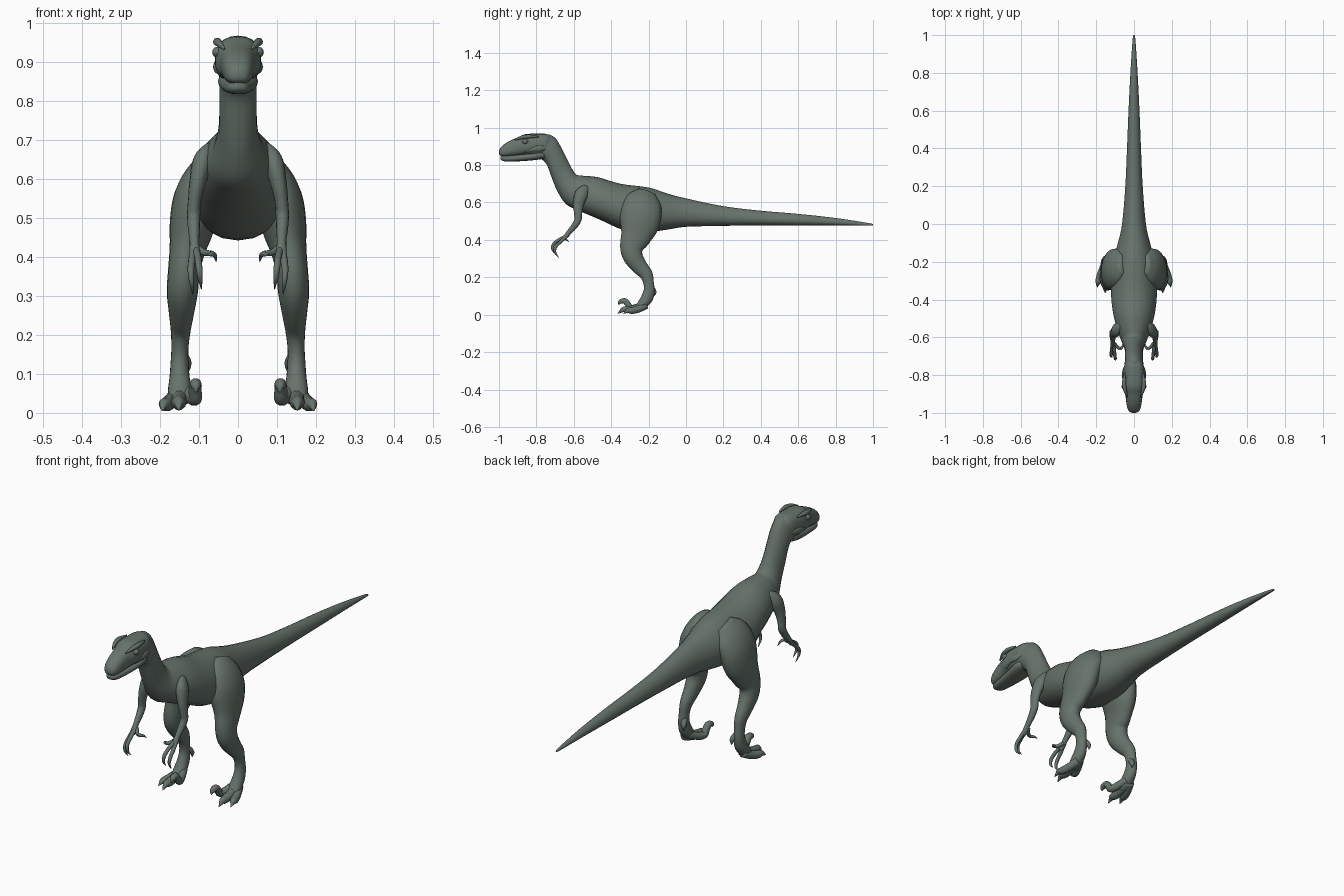
import bpy, bmesh, math
from mathutils import Vector

skin = bpy.data.materials.new("grey green skin")
skin.diffuse_color = (0.135, 0.172, 0.15, 1)
X = Vector((1, 0, 0))


def smooth_rows(rows, steps=4):
    """Catmull-Rom interpolation through rows of numbers."""
    out, n = [], len(rows)
    for i in range(n - 1):
        a, b, c, d = rows[max(i - 1, 0)], rows[i], rows[i + 1], rows[min(i + 2, n - 1)]
        for s in range(steps):
            t = s / steps
            out.append([0.5 * (2 * q + (r - p) * t + (2 * p - 5 * q + 4 * r - u) * t * t
                               + (3 * q - p - 3 * r + u) * t ** 3)
                        for p, q, r, u in zip(a, b, c, d)])
    return out + [list(rows[-1])]


def skin_rings(name, rings, mirror=False, sides=20, power=2.0, egg=0.0):
    """Loft through (centre, side vector, up vector) rings; egg narrows the top."""
    bm = bmesh.new()
    loops = []
    for c, side, up in rings:
        loop = []
        for k in range(sides):
            a = 2 * math.pi * k / sides
            ca, sa = math.cos(a), math.sin(a)
            u = math.copysign(abs(ca) ** (2 / power), ca) * (1 - egg * sa)
            v = math.copysign(abs(sa) ** (2 / power), sa)
            loop.append(bm.verts.new(c + side * u + up * v))
        loops.append(loop)
    for p, q in zip(loops, loops[1:]):
        for k in range(sides):
            m = (k + 1) % sides
            bm.faces.new((p[k], p[m], q[m], q[k]))
    bm.faces.new(loops[0][::-1])
    bm.faces.new(loops[-1])
    bmesh.ops.recalc_face_normals(bm, faces=bm.faces)
    for f in bm.faces:
        f.smooth = True
    me = bpy.data.meshes.new(name)
    bm.to_mesh(me)
    bm.free()
    me.materials.append(skin)
    ob = bpy.data.objects.new(name, me)
    bpy.context.collection.objects.link(ob)
    if mirror:
        ob.modifiers.new("both sides", 'MIRROR').use_clip = False
    return ob


def hull(name, rows, **kw):
    """Rows: top y, top z, bottom y, bottom z, half width."""
    rings = []
    for yt, zt, yb, zb, w in smooth_rows(rows):
        top, bot = Vector((0, yt, zt)), Vector((0, yb, zb))
        rings.append(((top + bot) / 2, X * w, (top - bot) / 2))
    return skin_rings(name, rings, **kw)


def limb(name, rows, sides=14):
    """Rows: x, y, z, half width, half depth; mirrored to both sides."""
    pts = smooth_rows(rows)
    cs = [Vector(p[:3]) for p in pts]
    rings = []
    for i, p in enumerate(pts):
        t = (cs[min(i + 1, len(cs) - 1)] - cs[max(i - 1, 0)]).normalized()
        side = (X - t * X.dot(t)).normalized()
        rings.append((cs[i], side * max(p[3], .0008), t.cross(side) * max(p[4], .0008)))
    return skin_rings(name, rings, mirror=True, sides=sides)


def digit(name, pts, radius):
    """Tapering digit with a thin pointed claw at its end."""
    n = len(pts) - 1
    rad = [radius * (1 - 0.25 * i / n) for i in range(n)] + [0.001]
    rad[-2] *= 0.8
    limb(name, [(*p, r, r) for p, r in zip(pts, rad)], sides=10)


# Tail, torso and neck
hull("tail_torso_neck", [
    (1.0, .484, 1.0, .476, .003), (.97, .491, .97, .476, .008),
    (.8, .517, .8, .478, .019), (.6, .539, .6, .478, .029),
    (.4, .556, .4, .478, .037), (.2, .58, .2, .475, .046),
    (0, .622, 0, .47, .063), (-.1, .648, -.1, .455, .085),
    (-.2, .68, -.2, .443, .108), (-.35, .70, -.33, .452, .122),
    (-.47, .735, -.46, .508, .112), (-.55, .743, -.57, .555, .088),
    (-.59, .752, -.64, .59, .066), (-.625, .81, -.685, .655, .050),
    (-.66, .88, -.715, .725, .048), (-.695, .94, -.743, .80, .048),
    (-.735, .964, -.768, .828, .050), (-.78, .955, -.79, .84, .045)],
    egg=.14)

# Skull and lower jaw
hull("skull", [
    (-.715, .945, -.74, .86, .038), (-.745, .966, -.76, .85, .052),
    (-.80, .968, -.80, .848, .058), (-.86, .965, -.86, .854, .058),
    (-.90, .948, -.90, .85, .047), (-.95, .926, -.95, .845, .040),
    (-.98, .905, -.98, .845, .033), (-.995, .888, -.995, .852, .022),
    (-1.0, .875, -1.0, .862, .008)], power=2.5, egg=.08)
hull("lower_jaw", [
    (-.75, .88, -.75, .835, .040), (-.79, .875, -.79, .829, .051),
    (-.85, .862, -.85, .823, .046), (-.92, .854, -.92, .819, .037),
    (-.965, .851, -.965, .819, .030), (-.985, .849, -.985, .825, .020),
    (-.992, .845, -.992, .833, .006)], power=2.5)

# Brow ridges, eyes and cheek folds
limb("brow_ridge", [(.036, -.915, .936, .003, .004), (.048, -.88, .948, .009, .009),
                    (.053, -.84, .953, .011, .010), (.048, -.79, .952, .004, .004)])
limb("eye", [(.050, -.877, .926, .002, .002), (.052, -.868, .926, .011, .011),
             (.054, -.856, .926, .012, .013), (.053, -.842, .926, .002, .002)])
limb("cheek", [(.045, -.86, .868, .003, .003), (.053, -.82, .884, .009, .012),
               (.052, -.78, .89, .010, .018), (.042, -.74, .89, .004, .006)])

# Thigh, shin and upper foot
limb("hind_leg", [
    (.060, -.21, .655, .025, .05), (.080, -.225, .61, .050, .095),
    (.105, -.24, .55, .060, .110), (.118, -.25, .48, .058, .104),
    (.130, -.268, .42, .046, .083), (.139, -.29, .36, .041, .063),
    (.143, -.283, .31, .040, .053), (.145, -.25, .26, .033, .043),
    (.147, -.213, .215, .026, .035), (.149, -.20, .17, .022, .028),
    (.150, -.197, .13, .023, .029), (.150, -.208, .09, .026, .032),
    (.150, -.235, .055, .030, .026), (.150, -.262, .032, .026, .018)], sides=20)

# Toes with claws, raised inner sickle claw, small rear claw
digit("middle_toe", [(.15, -.22, .05), (.151, -.27, .034), (.152, -.315, .026),
                     (.152, -.338, .026), (.152, -.365, .006)], .022)
digit("outer_toe", [(.155, -.215, .05), (.172, -.255, .030), (.184, -.29, .022),
                    (.190, -.31, .022), (.195, -.335, .005)], .021)
digit("sickle_toe", [(.140, -.22, .06), (.122, -.26, .042), (.110, -.295, .036),
                     (.110, -.312, .058), (.109, -.328, .074), (.108, -.352, .068),
                     (.108, -.36, .052)], .019)
digit("rear_claw", [(.143, -.19, .15), (.133, -.174, .132), (.130, -.167, .118),
                    (.129, -.168, .10)], .014)

# Arms
limb("arm", [
    (.070, -.53, .68, .015, .02), (.090, -.558, .645, .026, .036),
    (.104, -.575, .59, .021, .029), (.112, -.577, .54, .017, .022),
    (.114, -.578, .505, .017, .019), (.113, -.60, .47, .015, .017),
    (.112, -.628, .438, .012, .013), (.111, -.645, .415, .014, .011),
    (.110, -.655, .40, .010, .008)])

# Three clawed fingers
digit("outer_finger", [(.114, -.64, .42), (.119, -.67, .39), (.121, -.695, .365),
                       (.119, -.70, .335), (.116, -.68, .305)], .0095)
digit("middle_finger", [(.108, -.64, .42), (.103, -.68, .40), (.100, -.71, .375),
                        (.097, -.712, .345), (.094, -.69, .318)], .0095)
digit("inner_finger", [(.105, -.63, .425), (.088, -.65, .412), (.072, -.66, .41),
                       (.060, -.645, .405), (.056, -.625, .388)], .009)
